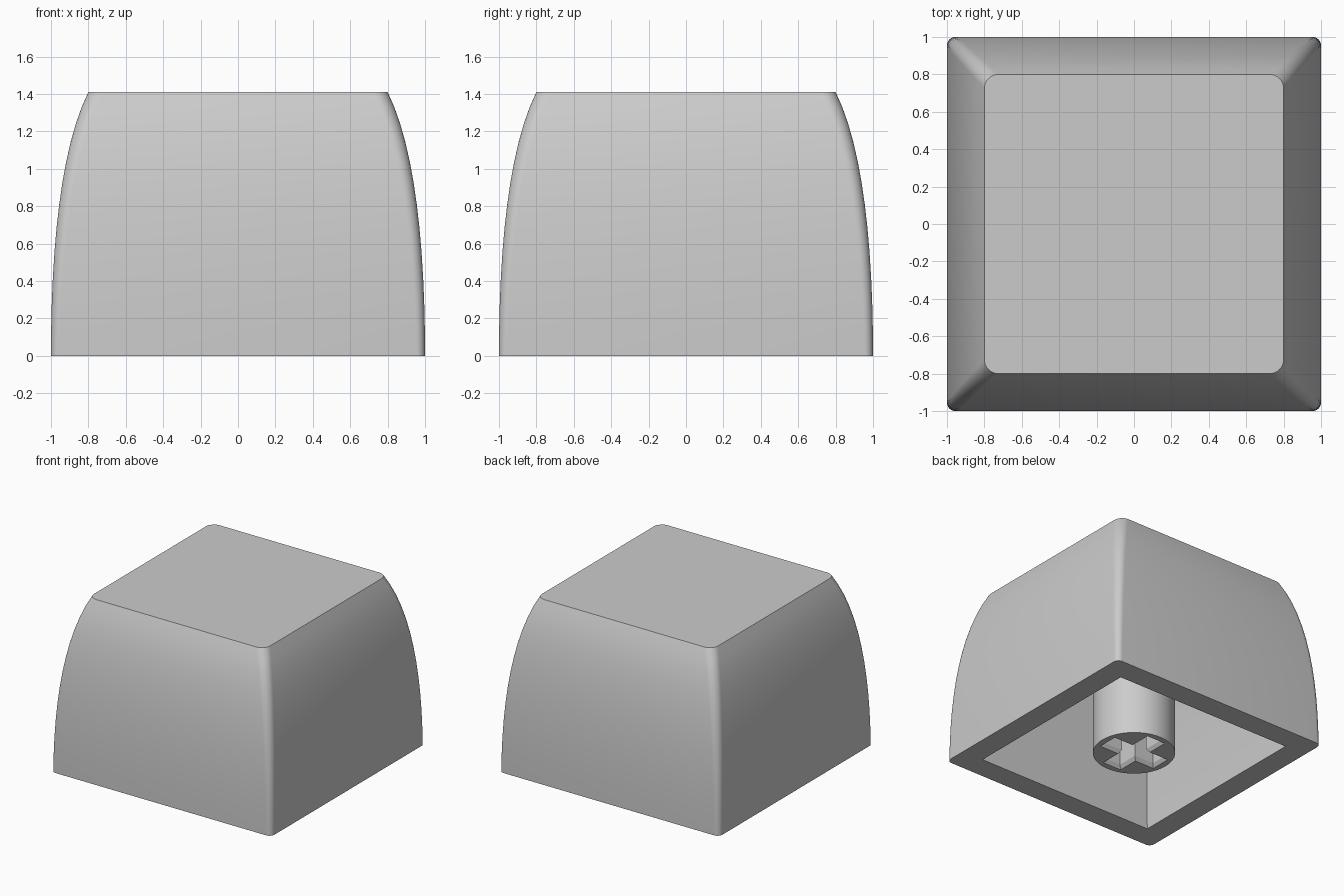
import bpy, bmesh, math
from mathutils import Vector
from mathutils.geometry import interpolate_bezier

if "Cube" in bpy.data.objects:
    bpy.data.objects.remove(bpy.data.objects["Cube"], do_unlink=True)

HEIGHT = 1.41
WALL = 0.19
CEILING = HEIGHT - WALL
GREY = (0.6, 0.6, 0.6, 1)

plastic = bpy.data.materials.new("light_grey_plastic")
plastic.use_nodes = True
plastic.diffuse_color = GREY
plastic.node_tree.nodes["Principled BSDF"].inputs["Base Color"].default_value = GREY


def rounded_square(half, radius, z, steps=8):
    """Ring of points around a square with rounded corners."""
    points = []
    for quarter in range(4):
        middle = math.radians(45 + 90 * quarter)
        cx = math.copysign(half - radius, math.cos(middle))
        cy = math.copysign(half - radius, math.sin(middle))
        for i in range(steps + 1):
            a = math.radians(90 * (quarter + i / steps))
            points.append((cx + radius * math.cos(a), cy + radius * math.sin(a), z))
    return points


def cross(length, width, z):
    """Ring of points around a plus shape."""
    points = []
    for quarter in range(4):
        c, s = round(math.cos(quarter * math.pi / 2)), round(math.sin(quarter * math.pi / 2))
        for x, y in ((length, -width), (length, width), (width, width)):
            points.append((x * c - y * s, x * s + y * c, z))
    return points


def loft(name, rings):
    """Skin a stack of rings and close both ends."""
    bm = bmesh.new()
    rows = [[bm.verts.new(p) for p in ring] for ring in rings]
    for a, b in zip(rows, rows[1:]):
        for i in range(len(a)):
            j = (i + 1) % len(a)
            bm.faces.new((a[i], a[j], b[j], b[i]))
    bmesh.ops.remove_doubles(bm, verts=bm.verts, dist=0.0001)
    bmesh.ops.holes_fill(bm, edges=[e for e in bm.edges if e.is_boundary])
    bmesh.ops.recalc_face_normals(bm, faces=bm.faces)
    mesh = bpy.data.meshes.new(name)
    bm.to_mesh(mesh)
    bm.free()
    mesh.materials.append(plastic)
    obj = bpy.data.objects.new(name, mesh)
    bpy.context.collection.objects.link(obj)
    return obj


def activate(obj):
    bpy.ops.object.select_all(action='DESELECT')
    obj.select_set(True)
    bpy.context.view_layer.objects.active = obj


# Hollow cap: curved outside from top to rim, then an even wall inside up to the ceiling
profile = interpolate_bezier(Vector((0.8, 0, HEIGHT)), Vector((0.95, 0, 1.11)),
                             Vector((1, 0, 0.57)), Vector((1, 0, 0)), 13)
rings = [rounded_square(p.x, 0.045 + 0.03 * p.z / HEIGHT, p.z) for p in profile]
rings += [rounded_square(p.x - WALL, 0, p.z) for p in reversed(profile) if p.z < CEILING - 0.05]
rings.append(rounded_square(0.675, 0, CEILING))
cap_shell = loft("cap_shell", rings)

# Round mounting stem hanging from the ceiling down to the rim level
circle = [(0.31 * math.cos(a), 0.31 * math.sin(a))
          for a in (math.tau * i / 64 for i in range(64))]
stem = loft("mounting_stem", [[(x, y, z) for x, y in circle] for z in (0, CEILING + 0.03)])

# Cross-shaped socket with a bevelled mouth, cut into the stem
cutter = loft("socket_cutter", [cross(0.28, 0.105, -0.03), cross(0.24, 0.065, 0.03),
                                cross(0.24, 0.065, 0.5)])
cutter.hide_render = True
activate(stem)
cut = stem.modifiers.new("socket", 'BOOLEAN')
cut.operation = 'DIFFERENCE'
cut.solver = 'EXACT'
cut.object = cutter
bpy.ops.object.modifier_apply(modifier=cut.name)
bpy.data.objects.remove(cutter, do_unlink=True)

for part in (cap_shell, stem):
    activate(part)
    bpy.ops.object.shade_smooth_by_angle(angle=math.radians(30))
